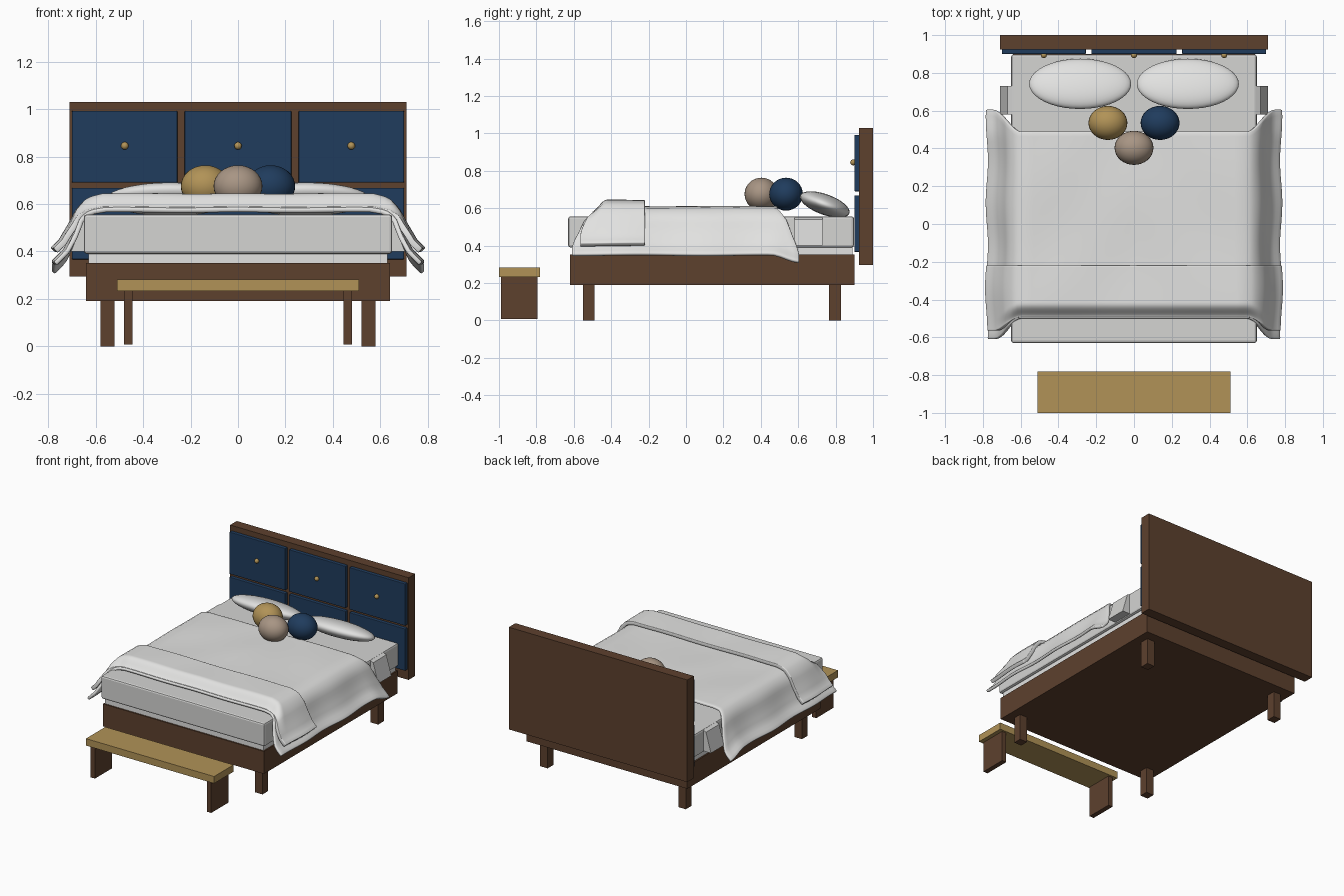
import bpy, bmesh, math
from mathutils import Matrix, Vector

if "Cube" in bpy.data.objects:
    bpy.data.objects.remove(bpy.data.objects["Cube"], do_unlink=True)


def material(name, rgb):
    m = bpy.data.materials.new(name)
    m.use_nodes = True
    m.diffuse_color = (*rgb, 1)
    m.node_tree.nodes["Principled BSDF"].inputs["Base Color"].default_value = (*rgb, 1)
    return m


WALNUT = material("walnut wood", (0.11, 0.052, 0.027))
NAVY = material("navy fabric", (0.014, 0.045, 0.11))
GOLD = material("gold", (0.44, 0.29, 0.095))
TAUPE = material("taupe fabric", (0.39, 0.3, 0.23))
WHITE = material("white linen", (0.76, 0.76, 0.75))
SHEET = material("pale grey sheet", (0.66, 0.66, 0.65))


def finish(bm, name, mat, smooth=False):
    bmesh.ops.recalc_face_normals(bm, faces=bm.faces)
    me = bpy.data.meshes.new(name)
    bm.to_mesh(me)
    bm.free()
    me.materials.append(mat)
    for p in me.polygons:
        p.use_smooth = smooth
    ob = bpy.data.objects.new(name, me)
    bpy.context.collection.objects.link(ob)
    return ob


def box(name, mat, x, y, z, bevel=0):
    bm = bmesh.new()
    lo, hi = Vector((x[0], y[0], z[0])), Vector((x[1], y[1], z[1]))
    bmesh.ops.create_cube(bm, size=1, matrix=Matrix.Translation((lo + hi) / 2)
                          @ Matrix.Diagonal((*(hi - lo), 1)))
    if bevel:
        bmesh.ops.bevel(bm, geom=bm.edges[:], offset=bevel, segments=2, affect='EDGES', profile=0.5)
    return finish(bm, name, mat)


def ellipsoid(name, mat, centre, radii, tilt=0, segs=32):
    bm = bmesh.new()
    bmesh.ops.create_uvsphere(bm, u_segments=segs, v_segments=segs // 2, radius=1,
                              matrix=Matrix.Translation(centre) @ Matrix.Rotation(tilt, 4, 'X')
                              @ Matrix.Diagonal((*radii, 1)))
    return finish(bm, name, mat, True)


def along(points, t):
    """Point at fraction t of a polyline's length."""
    pts = [Vector(p) for p in points]
    left = t * sum((b - a).length for a, b in zip(pts, pts[1:]))
    for a, b in zip(pts, pts[1:]):
        d = (b - a).length
        if left <= d + 1e-6:
            return a.lerp(b, left / d)
        left -= d
    return pts[-1]


def ease(t):
    t = min(max(t, 0), 1)
    return t * t * (3 - 2 * t)


def cloth(name, profile, front, back, flare_front, flare_back, roll, thick):
    """Draped sheet: half profile mirrored across x, skirts flaring along y."""
    bm = bmesh.new()
    bmesh.ops.create_grid(bm, x_segments=72, y_segments=36, size=1)
    for v in bm.verts:
        u, w = v.co.x, (v.co.y + 1) / 2
        x, z = along(profile, abs(u))
        skirt = ease((x - 0.6) / 0.14)
        y0, y1 = front - flare_front * skirt, back + flare_back * skirt
        y = y0 + (y1 - y0) * w
        # rolled front edge, gentle creases and a drooping rear corner
        z -= roll * (1 - skirt) * (1 - ease((y - y0) / 0.07))
        z += 0.003 * math.sin(9 * y + 5 * x) * math.cos(7 * x)
        x += 0.006 * skirt * math.sin(14 * y)
        z -= 0.04 * skirt * ease((y - 0.45) / 0.16)
        v.co = (math.copysign(x, u), y, z)
    ob = finish(bm, name, WHITE, True)
    if sum(p.normal.z for p in ob.data.polygons) < 0:
        ob.data.flip_normals()
    mod = ob.modifiers.new("thickness", 'SOLIDIFY')
    mod.thickness, mod.offset = thick, 0
    bev = ob.modifiers.new("soft edge", 'BEVEL')
    bev.width, bev.segments, bev.limit_method = thick * 0.35, 2, 'ANGLE'
    bev.angle_limit = math.radians(60)
    return ob


# Headboard with inset drawer-style panels and knobs
box("headboard", WALNUT, (-0.71, 0.71), (0.925, 1.0), (0.295, 1.03))
for i, (a, b) in enumerate([(-0.7, -0.255), (-0.225, 0.225), (0.255, 0.7)]):
    for row, z in (("upper", (0.69, 0.992)), ("lower", (0.366, 0.668))):
        box(f"headboard_{row}_panel_{i}", NAVY, (a, b), (0.9, 0.93), z, 0.004)
    ellipsoid(f"panel_knob_{i}", GOLD, ((a + b) / 2, 0.894, 0.845), (0.016,) * 3, segs=16)

# Bed base and legs
box("bed_base", WALNUT, (-0.64, 0.64), (-0.62, 0.9), (0.19, 0.352))
for side, sx in (("left", 1), ("right", -1)):
    xs = sorted((sx * 0.52, sx * 0.58))
    box(f"front_{side}_leg", WALNUT, xs, (-0.55, -0.49), (0, 0.19))
    box(f"back_{side}_leg", WALNUT, xs, (0.765, 0.83), (0, 0.19))

# Mattress and fitted sheet
box("mattress", WHITE, (-0.63, 0.63), (-0.61, 0.89), (0.35, 0.54))
box("fitted_sheet", SHEET, (-0.65, 0.65), (-0.63, 0.898), (0.39, 0.556), 0.012)

# Loose sheet flaps beside the pillows
for side, sx in (("left", 1), ("right", -1)):
    bm = bmesh.new()
    ends = []
    for y in (0.58, 0.73):
        ends.append([bm.verts.new((sx * x, y, z)) for x, z in
                     ((0.64, 0.555), (0.67, 0.54), (0.71, 0.4), (0.64, 0.4))])
    for k in range(4):
        n = (k + 1) % 4
        bm.faces.new((ends[0][k], ends[0][n], ends[1][n], ends[1][k]))
    for e in ends:
        bm.faces.new(e)
    finish(bm, f"sheet_flap_{side}", SHEET)

# Duvet and folded throw
cloth("duvet", [(0, 0.6), (0.56, 0.6), (0.62, 0.59), (0.66, 0.55), (0.69, 0.47),
                (0.725, 0.4), (0.775, 0.35)], -0.5, 0.49, 0.11, 0.115, 0.03, 0.02)
cloth("throw", [(0, 0.63), (0.57, 0.63), (0.63, 0.615), (0.67, 0.57), (0.7, 0.51),
                (0.74, 0.44), (0.775, 0.405)], -0.49, -0.22, 0.075, 0, 0.055, 0.026)

# Pillows and round cushions
for side, sx in (("left", 1), ("right", -1)):
    ellipsoid(f"pillow_{side}", WHITE, (sx * 0.285, 0.742, 0.62), (0.27, 0.14, 0.055),
              math.radians(-20), 40)
for name, mat, x, y in (("gold_cushion", GOLD, -0.138, 0.535), ("navy_cushion", NAVY, 0.138, 0.535),
                        ("taupe_cushion", TAUPE, 0, 0.403)):
    ellipsoid(name, mat, (x, y, 0.675), (0.103, 0.09, 0.088))

# Bench at the foot of the bed
box("bench_top", GOLD, (-0.51, 0.51), (-1.0, -0.78), (0.232, 0.282))
for side, sx in (("left", 1), ("right", -1)):
    box(f"bench_{side}_leg", WALNUT, sorted((sx * 0.445, sx * 0.48)), (-0.99, -0.795), (0.008, 0.234))
